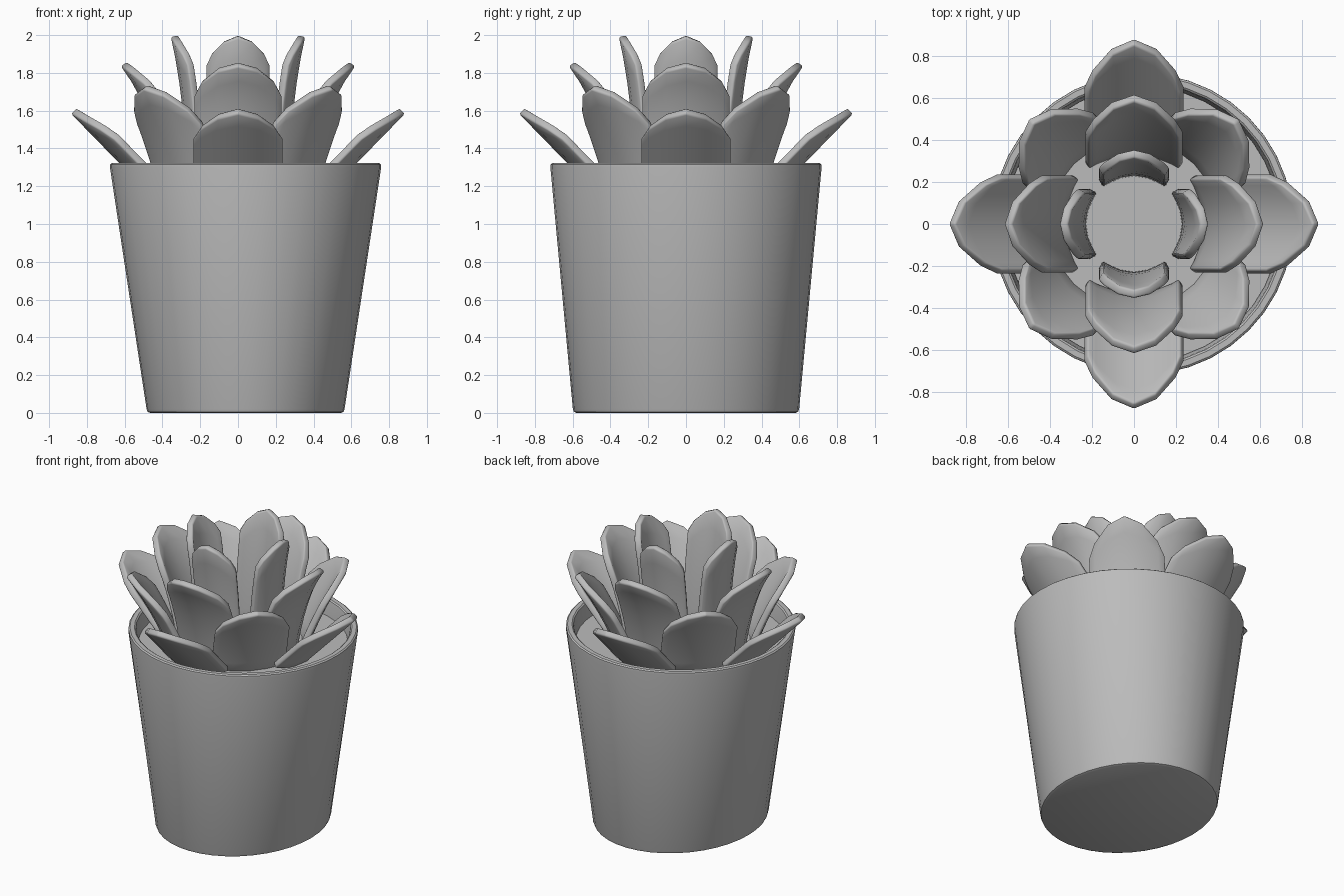
import bpy, bmesh, math
from mathutils import Vector

if "Cube" in bpy.data.objects:
    bpy.data.objects.remove(bpy.data.objects["Cube"])

grey = bpy.data.materials.new("plain_grey")
grey.diffuse_color = (0.5, 0.5, 0.5, 1)
grey.use_nodes = True
grey.node_tree.nodes["Principled BSDF"].inputs["Base Color"].default_value = grey.diffuse_color


def finish(name, bm, angle=35):
    me = bpy.data.meshes.new(name)
    bm.to_mesh(me)
    bm.free()
    me.materials.append(grey)
    ob = bpy.data.objects.new(name, me)
    bpy.context.collection.objects.link(ob)
    bpy.ops.object.select_all(action='DESELECT')
    bpy.context.view_layer.objects.active = ob
    ob.select_set(True)
    bpy.ops.object.shade_smooth_by_angle(angle=math.radians(angle))
    return ob


def lathe(name, profile, seg=40, cx=0.04):
    """Stack of elliptical rings (rx, ry, z), closed at both ends."""
    bm = bmesh.new()
    rings = [[bm.verts.new((cx + rx * math.cos(2 * math.pi * i / seg),
                            ry * math.sin(2 * math.pi * i / seg), z))
              for i in range(seg)] for rx, ry, z in profile]
    for a, b in zip(rings, rings[1:]):
        for i in range(seg):
            k = (i + 1) % seg
            bm.faces.new((a[i], a[k], b[k], b[i]))
    bm.faces.new(rings[0][::-1])
    bm.faces.new(rings[-1])
    return finish(name, bm)


# Pot: tapered, slightly oval at the foot, filled with soil below the rim
lathe("pot", [(0.505, 0.58, 0), (0.519, 0.594, 0.006), (0.524, 0.599, 0.02),
              (0.718, 0.718, 1.30), (0.717, 0.717, 1.315), (0.708, 0.708, 1.322),
              (0.68, 0.68, 1.322), (0.671, 0.671, 1.315), (0.667, 0.667, 1.30),
              (0.655, 0.655, 1.20)])
lathe("soil", [(0.655, 0.655, 1.18), (0.655, 0.655, 1.215)])


def leaf(name, path, half, cup, turn, thick=0.042, rows=7):
    """Cupped leaf whose centre line follows a 3-point curve (radius, height)."""
    p0, p1, p2 = (Vector((r, 0, z)) for r, z in path)
    ctrl = p1 * 2 - (p0 + p2) / 2
    length = (p2 - p0).length
    us = (-1, -0.83, -0.45, 0, 0.45, 0.83, 1)
    drops = {0: 0, 0.45: 0.05, 0.83: 0.16, 1: 0.26}
    bm = bmesh.new()
    grid = []
    for j in range(rows):
        row = []
        for u in us:
            end = 1 - drops[abs(u)] * (half / 0.24) / length
            t = end * j / (rows - 1)
            p = p0 * (1 - t) ** 2 + ctrl * 2 * t * (1 - t) + p2 * t * t
            d = ((ctrl - p0) * (1 - t) + (p2 - ctrl) * t).normalized()
            w = u * half
            p = p + Vector((-d.z, 0, d.x)) * cup * w * w
            p.y = w
            row.append(bm.verts.new(p))
        grid.append(row)
    for a, b in zip(grid, grid[1:]):
        for i in range(len(us) - 1):
            bm.faces.new((a[i], a[i + 1], b[i + 1], b[i]))
    ob = finish(name, bm)
    ob.rotation_euler.z = turn
    solid = ob.modifiers.new("thickness", 'SOLIDIFY')
    solid.thickness, solid.offset = thick, -1
    bev = ob.modifiers.new("soft_edge", 'BEVEL')
    bev.width, bev.segments = 0.01, 2
    bev.limit_method, bev.angle_limit = 'ANGLE', math.radians(50)
    # keep the smoothing step last
    ob.modifiers.move(len(ob.modifiers) - 2, 0)
    ob.modifiers.move(len(ob.modifiers) - 1, 1)


# Rosette: four rings of four leaves, the second ring on the diagonals
layers = [
    ("outer_leaf", [(0.50, 1.19), (0.69, 1.385), (0.885, 1.585)], 0.24, 1.2, 0),
    ("diagonal_leaf", [(0.44, 1.19), (0.56, 1.46), (0.71, 1.715)], 0.24, 1.2, 45),
    ("middle_leaf", [(0.37, 1.19), (0.47, 1.56), (0.62, 1.835)], 0.235, 1.3, 0),
    ("inner_leaf", [(0.27, 1.19), (0.295, 1.62), (0.355, 1.99)], 0.17, 2.0, 0),
]
for name, path, half, cup, start in layers:
    for k in range(4):
        leaf(f"{name}_{k + 1}", path, half, cup, math.radians(start + 90 * k))
